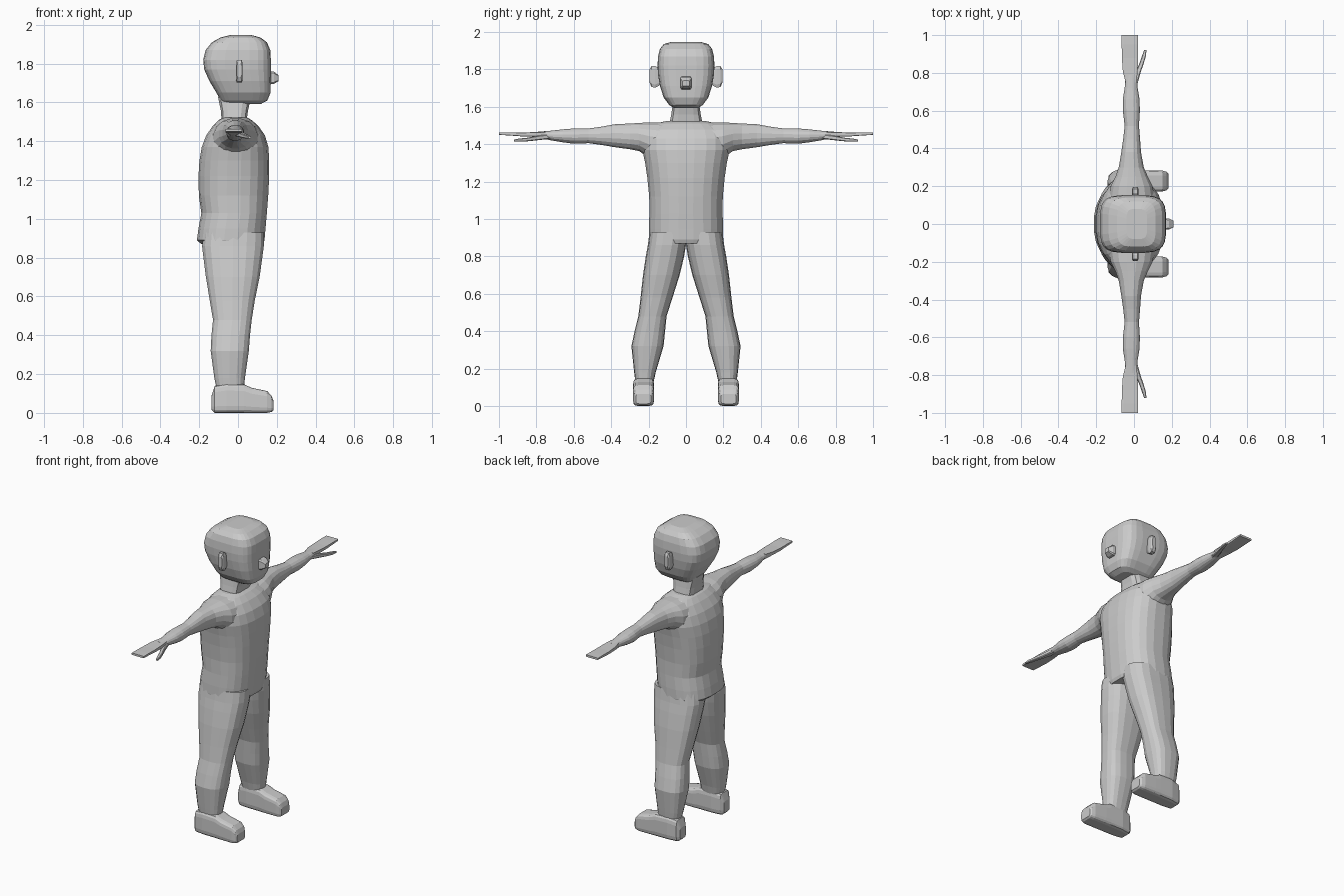
import bpy, bmesh, math

grey = bpy.data.materials.new("plain grey")
grey.diffuse_color = (0.6, 0.6, 0.6, 1)


def loft(name, axis, rings, sides=20, power=2.5, side=1):
    """Skin superellipse rings (t, a0, a1, b0, b1) along an axis; side mirrors y."""
    bm = bmesh.new()
    loops = []
    for t, a0, a1, b0, b1 in rings:
        loop = []
        for i in range(sides):
            u = 2 * math.pi * (i + 0.5) / sides
            c, s = math.cos(u), math.sin(u)
            a = (a0 + a1) / 2 + (a1 - a0) / 2 * math.copysign(abs(c) ** (2 / power), c)
            b = (b0 + b1) / 2 + (b1 - b0) / 2 * math.copysign(abs(s) ** (2 / power), s)
            x, y, z = {"x": (t, a, b), "y": (a, t, b), "z": (a, b, t)}[axis]
            loop.append(bm.verts.new((x, y * side, z)))
        loops.append(loop)
    for lo, hi in zip(loops, loops[1:]):
        for i in range(sides):
            j = (i + 1) % sides
            bm.faces.new((lo[i], lo[j], hi[j], hi[i]))
    bm.faces.new(loops[0])
    bm.faces.new(loops[-1])
    bmesh.ops.recalc_face_normals(bm, faces=bm.faces)
    mesh = bpy.data.meshes.new(name)
    bm.to_mesh(mesh)
    bm.free()
    mesh.materials.append(grey)
    obj = bpy.data.objects.new(name, mesh)
    bpy.context.collection.objects.link(obj)
    return obj


# Torso with a hem that overhangs the trousers at the back
loft("torso", "z", [
    (0.87, -0.19, 0.13, -0.195, 0.195),
    (0.89, -0.213, 0.138, -0.2, 0.2),
    (0.95, -0.205, 0.143, -0.2, 0.2),
    (1.03, -0.19, 0.15, -0.197, 0.197),
    (1.12, -0.203, 0.157, -0.198, 0.198),
    (1.22, -0.205, 0.162, -0.208, 0.208),
    (1.30, -0.2, 0.162, -0.22, 0.22),
    (1.37, -0.188, 0.158, -0.235, 0.235),
    (1.43, -0.165, 0.14, -0.235, 0.235),
    (1.48, -0.13, 0.105, -0.215, 0.215),
    (1.51, -0.1, 0.07, -0.17, 0.17),
    (1.523, -0.075, 0.045, -0.11, 0.11)], sides=24)

# Neck and head
loft("neck", "z", [
    (1.50, -0.085, 0.045, -0.092, 0.092),
    (1.56, -0.09, 0.053, -0.08, 0.08),
    (1.63, -0.105, 0.07, -0.07, 0.07)], sides=12, power=4)
loft("head", "z", [
    (1.593, -0.08, 0.12, -0.065, 0.065),
    (1.61, -0.09, 0.152, -0.09, 0.09),
    (1.65, -0.112, 0.168, -0.12, 0.12),
    (1.71, -0.148, 0.17, -0.14, 0.14),
    (1.77, -0.175, 0.17, -0.15, 0.15),
    (1.82, -0.18, 0.17, -0.153, 0.153),
    (1.87, -0.168, 0.167, -0.15, 0.15),
    (1.91, -0.135, 0.15, -0.14, 0.14),
    (1.935, -0.09, 0.115, -0.12, 0.12),
    (1.947, -0.04, 0.07, -0.08, 0.08)], sides=24, power=4)
loft("nose", "x", [
    (0.15, -0.033, 0.033, 1.69, 1.765),
    (0.185, -0.03, 0.03, 1.695, 1.76),
    (0.21, -0.018, 0.018, 1.71, 1.74)], sides=8, power=6)

for side, label in ((1, "left"), (-1, "right")):
    loft(label + "_ear", "y", [
        (0.13, -0.008, 0.02, 1.72, 1.80),
        (0.165, -0.012, 0.025, 1.70, 1.82),
        (0.185, -0.012, 0.025, 1.705, 1.82),
        (0.195, -0.006, 0.02, 1.73, 1.80)], sides=8, power=5, side=side)

    # Sleeve from shoulder to wrist
    loft(label + "_arm", "y", [
        (0.12, -0.14, 0.115, 1.29, 1.518),
        (0.20, -0.125, 0.1, 1.325, 1.519),
        (0.25, -0.1, 0.075, 1.362, 1.515),
        (0.30, -0.082, 0.053, 1.372, 1.512),
        (0.38, -0.068, 0.038, 1.383, 1.508),
        (0.45, -0.058, 0.033, 1.395, 1.495),
        (0.52, -0.05, 0.027, 1.405, 1.485),
        (0.60, -0.06, 0.032, 1.402, 1.485),
        (0.66, -0.06, 0.03, 1.41, 1.48),
        (0.72, -0.05, 0.02, 1.42, 1.473),
        (0.79, -0.045, 0.015, 1.437, 1.467)], sides=16, power=2.2, side=side)

    # Flat mitten hand and thumb
    loft(label + "_hand", "y", [
        (0.75, -0.045, 0.015, 1.43, 1.468),
        (0.81, -0.06, 0.02, 1.44, 1.465),
        (0.88, -0.065, 0.022, 1.442, 1.463),
        (0.95, -0.066, 0.022, 1.447, 1.464),
        (1.00, -0.066, 0.022, 1.45, 1.463)], sides=8, power=8, side=side)
    loft(label + "_thumb", "y", [
        (0.73, -0.025, 0.016, 1.428, 1.455),
        (0.80, 0.005, 0.035, 1.42, 1.445),
        (0.85, 0.028, 0.052, 1.415, 1.435),
        (0.89, 0.042, 0.064, 1.413, 1.431),
        (0.92, 0.053, 0.066, 1.414, 1.425)], sides=8, power=4, side=side)

    # Trouser leg, splaying outward toward the ankle
    loft(label + "_leg", "z", [
        (0.12, -0.11, 0.03, 0.175, 0.27),
        (0.18, -0.123, 0.037, 0.162, 0.277),
        (0.32, -0.142, 0.057, 0.12, 0.292),
        (0.40, -0.138, 0.063, 0.112, 0.275),
        (0.48, -0.13, 0.072, 0.104, 0.255),
        (0.58, -0.147, 0.088, 0.072, 0.243),
        (0.70, -0.167, 0.113, 0.034, 0.23),
        (0.80, -0.18, 0.127, 0.01, 0.215),
        (0.86, -0.187, 0.135, 0.0, 0.204),
        (0.93, -0.18, 0.135, -0.01, 0.195)], sides=18, power=2.6, side=side)

    # Shoe
    loft(label + "_shoe", "x", [
        (-0.136, 0.195, 0.255, 0.015, 0.09),
        (-0.12, 0.18, 0.272, 0.0, 0.14),
        (-0.06, 0.17, 0.283, 0.0, 0.152),
        (0.03, 0.17, 0.284, 0.0, 0.148),
        (0.07, 0.17, 0.284, 0.0, 0.13),
        (0.15, 0.172, 0.283, 0.0, 0.113),
        (0.172, 0.178, 0.277, 0.004, 0.09),
        (0.182, 0.187, 0.268, 0.012, 0.065)], sides=16, power=5, side=side)
